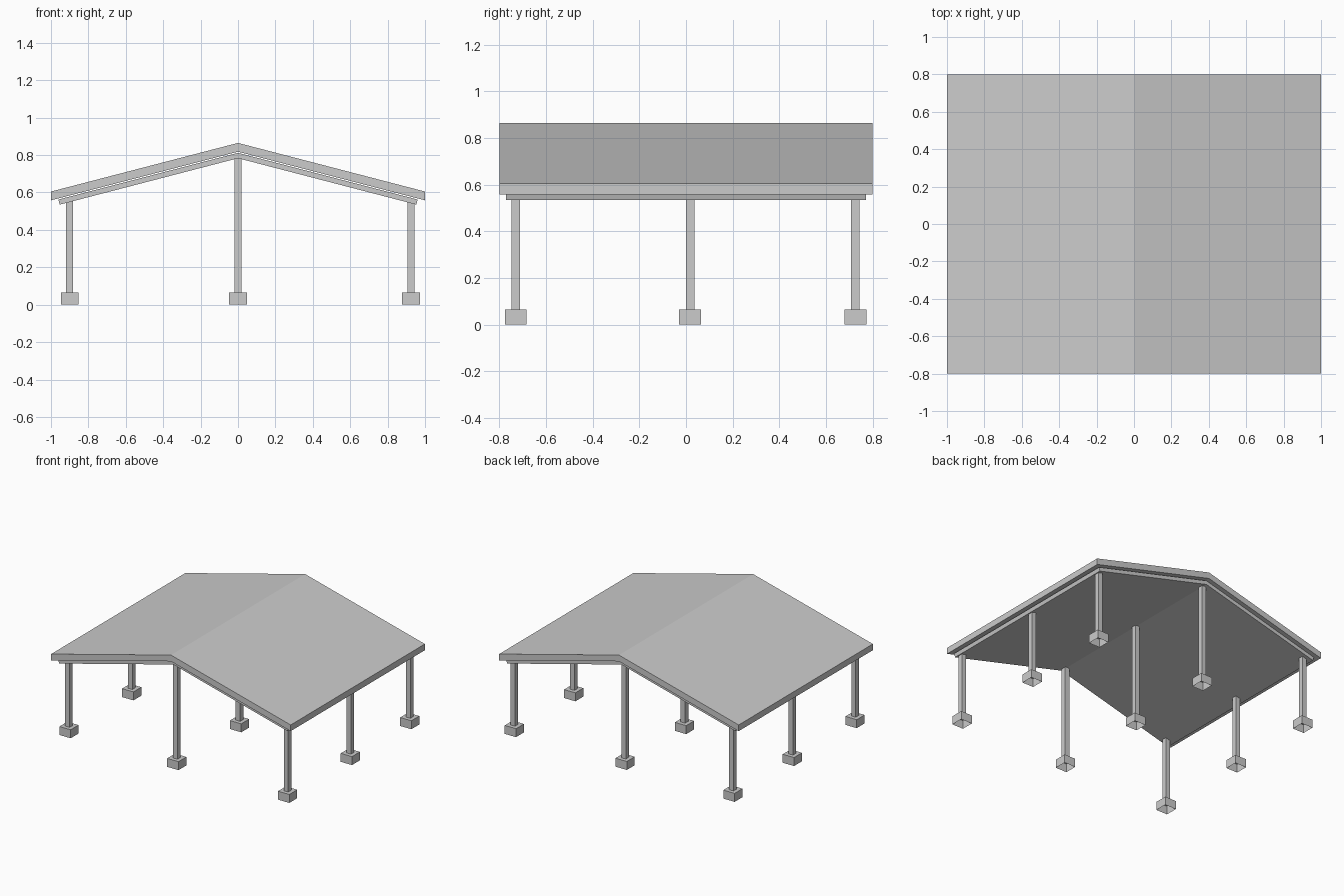
import bpy, bmesh

if "Cube" in bpy.data.objects:
    bpy.data.objects.remove(bpy.data.objects["Cube"])

SLOPE = 0.26


def finish(name, bm):
    bmesh.ops.recalc_face_normals(bm, faces=bm.faces)
    mesh = bpy.data.meshes.new(name)
    bm.to_mesh(mesh)
    bm.free()
    obj = bpy.data.objects.new(name, mesh)
    bpy.context.collection.objects.link(obj)
    return obj


def gable_slab(name, x_low, x_top, apex_low, apex_top, half_y):
    """Folded slab: a chevron section swept along y."""
    section = [(-x_low, apex_low - SLOPE * x_low), (0, apex_low),
               (x_low, apex_low - SLOPE * x_low),
               (x_top, apex_top - SLOPE * x_top), (0, apex_top),
               (-x_top, apex_top - SLOPE * x_top)]
    bm = bmesh.new()
    front = [bm.verts.new((x, -half_y, z)) for x, z in section]
    back = [bm.verts.new((x, half_y, z)) for x, z in section]
    for ring in (front, back):
        for quad in ((0, 1, 4, 5), (1, 2, 3, 4)):
            bm.faces.new([ring[i] for i in quad])
    for i in range(6):
        j = (i + 1) % 6
        bm.faces.new((front[i], front[j], back[j], back[i]))
    return finish(name, bm)


def block(name, x, y, width, z0, z1, open_bottom=False):
    """Square upright block between two heights."""
    bm = bmesh.new()
    bmesh.ops.create_cube(bm, size=1)
    for v in bm.verts:
        v.co = (x + v.co.x * width, y + v.co.y * width,
                z0 if v.co.z < 0 else z1)
    finished = finish(name, bm)
    if open_bottom:
        bm = bmesh.new()
        bm.from_mesh(finished.data)
        low = [f for f in bm.faces if f.normal.z < -0.9]
        bmesh.ops.delete(bm, geom=low, context='FACES')
        bm.to_mesh(finished.data)
        bm.free()
    return finished


# Roof and the thinner ceiling panel just beneath it
gable_slab("roof", 1.0, 1.0, 0.818, 0.865, 0.8)
gable_slab("ceiling_panel", 0.953, 0.961, 0.783, 0.812, 0.772)

# Three by three grid of posts, each on a hollow footing
for side, x in (("left", -0.9), ("centre", 0.0), ("right", 0.925)):
    for row, y in (("front", -0.73), ("middle", 0.018), ("back", 0.726)):
        block(f"{row}_{side}_footing", x, y, 0.094, 0.0, 0.064, open_bottom=True)
        block(f"{row}_{side}_post", x, y, 0.037, 0.06, 0.793 - SLOPE * abs(x))
